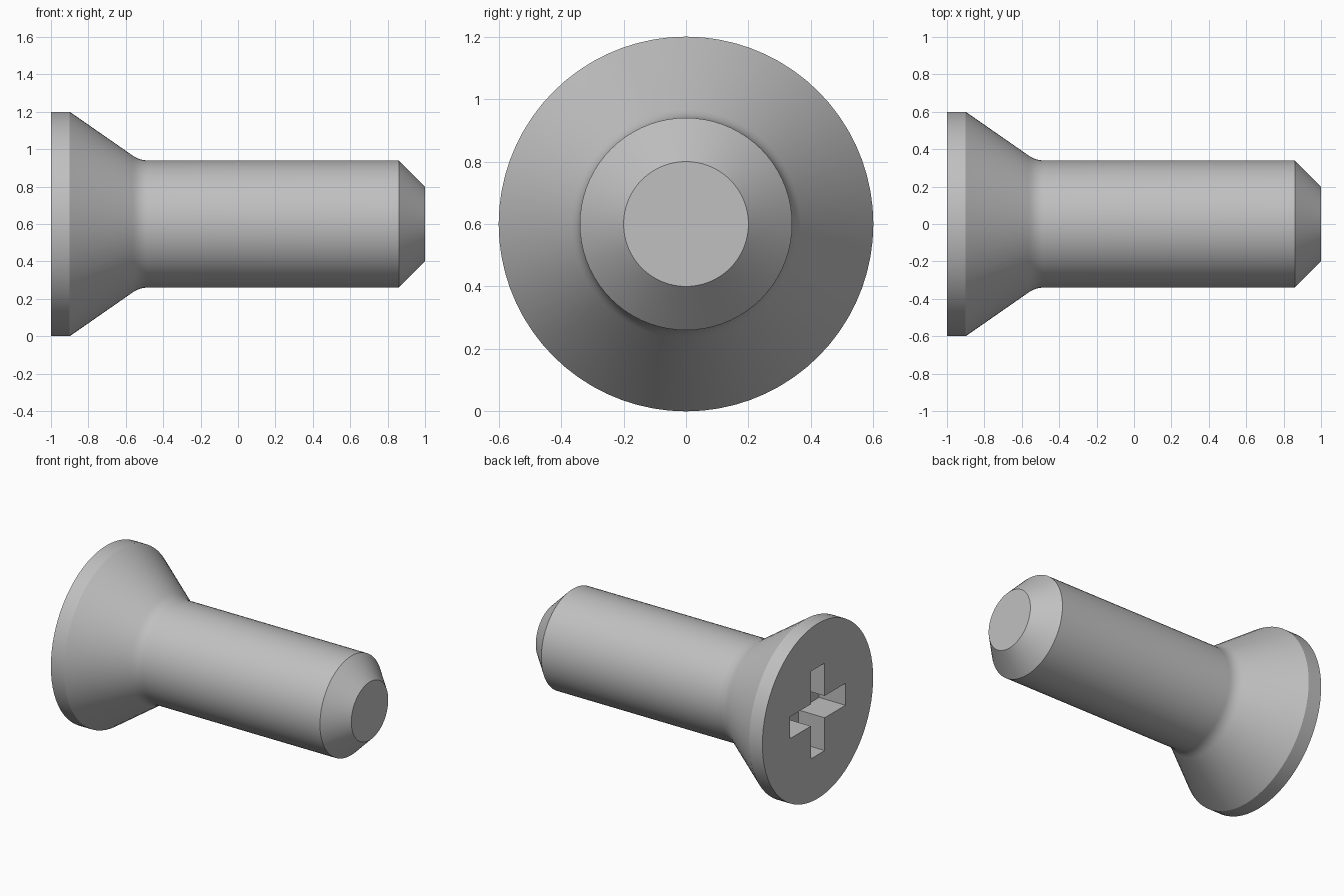
import bpy
import bmesh
import math
from mathutils import Matrix, Vector

if "Cube" in bpy.data.objects:
    bpy.data.objects.remove(bpy.data.objects["Cube"])

AXIS_Z = 0.6
SEGMENTS = 72

steel = bpy.data.materials.new("grey_steel")
steel.use_nodes = True
grey = (0.53, 0.53, 0.53, 1)
steel.diffuse_color = grey
steel.node_tree.nodes["Principled BSDF"].inputs["Base Color"].default_value = grey


def make_object(name, bm):
    bmesh.ops.recalc_face_normals(bm, faces=bm.faces)
    mesh = bpy.data.meshes.new(name)
    bm.to_mesh(mesh)
    bm.free()
    mesh.materials.append(steel)
    obj = bpy.data.objects.new(name, mesh)
    obj.location.z = AXIS_Z
    bpy.context.collection.objects.link(obj)
    return obj


def fillet(a, corner, b, steps=5):
    """Rounded corner between two profile points."""
    a, corner, b = Vector(a), Vector(corner), Vector(b)
    ts = [i / steps for i in range(steps + 1)]
    return [a * (1 - t) ** 2 + corner * 2 * t * (1 - t) + b * t * t for t in ts]


# Countersunk head, shank and chamfered tip: (x, radius) profile turned round x
profile = [(-1, 0.6), (-0.9, 0.6)]
profile += fillet((-0.565, 0.367), (-0.527, 0.34), (-0.485, 0.34))
profile += [(0.86, 0.34), (1, 0.2)]

bm = bmesh.new()
rings = []
for x, r in profile:
    ring = bmesh.ops.create_circle(bm, segments=SEGMENTS, radius=r)["verts"]
    turn = Matrix.Translation((x, 0, 0)) @ Matrix.Rotation(math.pi / 2, 4, "Y")
    bmesh.ops.transform(bm, matrix=turn, verts=ring)
    rings.append(ring)
for a, b in zip(rings, rings[1:]):
    for i in range(SEGMENTS):
        j = (i + 1) % SEGMENTS
        bm.faces.new((a[i], a[j], b[j], b[i]))
bm.faces.new(rings[0])
bm.faces.new(rings[-1])
screw = make_object("screw_body", bm)

# Cross recess cutter: one quarter outline turned four times, then extruded
ARM, HALF_WIDTH, DEPTH = 0.3, 0.075, 0.2
quarter = [Vector((0, ARM, -HALF_WIDTH)), Vector((0, ARM, HALF_WIDTH)),
           Vector((0, HALF_WIDTH, HALF_WIDTH))]
bm = bmesh.new()
outline = []
for k in range(4):
    turn = Matrix.Rotation(k * math.pi / 2, 3, "X")
    for p in quarter:
        outline.append(bm.verts.new(turn @ p + Vector((-1 + DEPTH, 0, 0))))
floor = bm.faces.new(outline)
walls = bmesh.ops.extrude_face_region(bm, geom=[floor])["geom"]
bmesh.ops.translate(bm, vec=(-DEPTH - 0.1, 0, 0),
                    verts=[v for v in walls if isinstance(v, bmesh.types.BMVert)])
cutter = make_object("recess_cutter", bm)
cutter.hide_render = True

# Cut the recess and shade smooth with sharp rims
bpy.ops.object.select_all(action="DESELECT")
bpy.context.view_layer.objects.active = screw
screw.select_set(True)
cut = screw.modifiers.new("cross_recess", "BOOLEAN")
cut.object = cutter
cut.operation = "DIFFERENCE"
cut.solver = "EXACT"
bpy.ops.object.modifier_apply(modifier=cut.name)
bpy.data.objects.remove(cutter)
bpy.ops.object.shade_smooth_by_angle(angle=math.radians(30))
